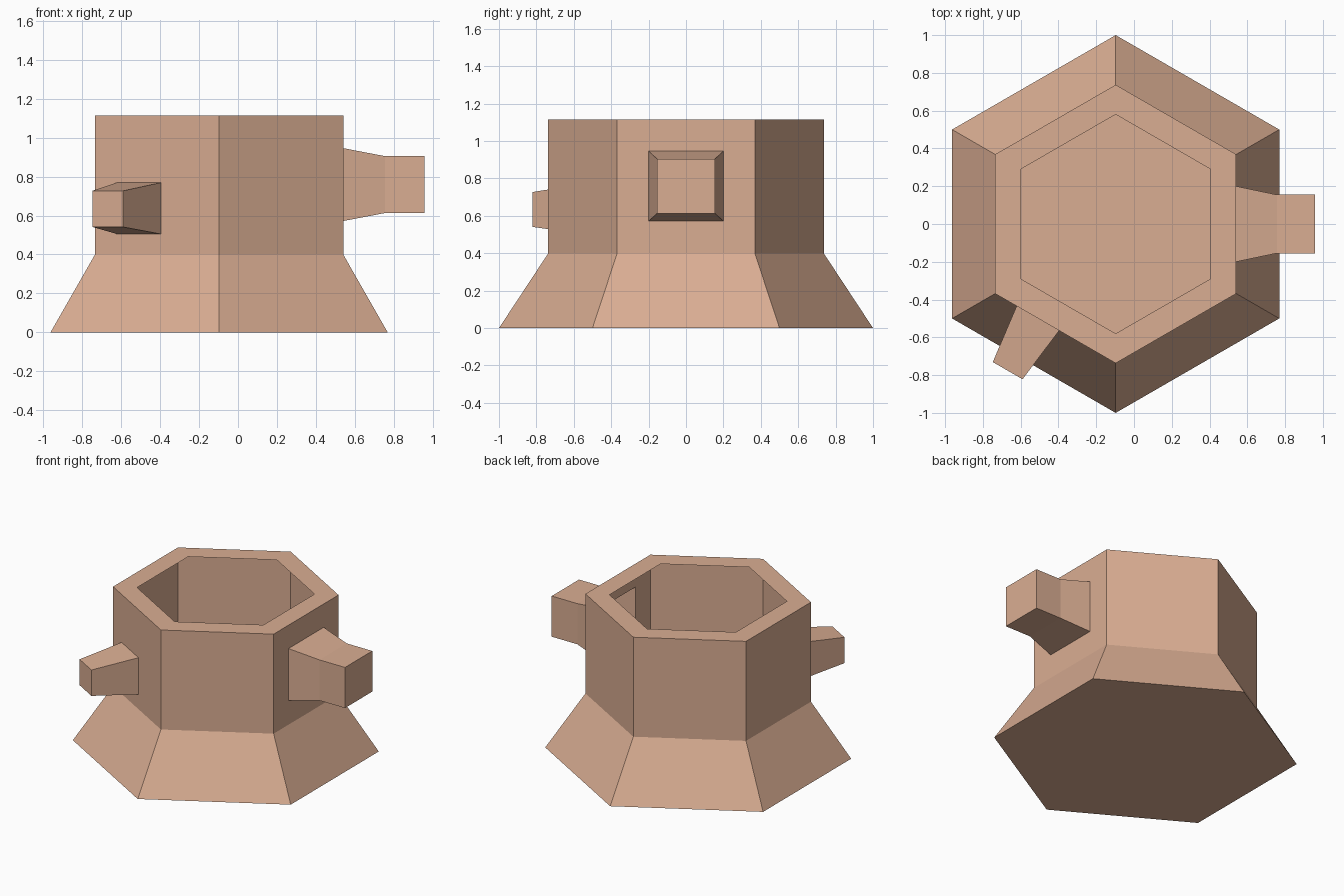
import bpy, bmesh, math
from mathutils import Vector

if "Cube" in bpy.data.objects:
    bpy.data.objects.remove(bpy.data.objects["Cube"])

CX = -0.097           # body axis in x
WALL_R = 0.737        # corner radius of the upright wall
APOTHEM = WALL_R * math.cos(math.pi / 6)

clay = bpy.data.materials.new("tan clay")
clay.diffuse_color = (0.70, 0.42, 0.29, 1)
clay.use_nodes = True
clay.node_tree.nodes["Principled BSDF"].inputs["Base Color"].default_value = clay.diffuse_color


def hexagon(radius, z):
    return [Vector((CX + radius * math.cos(math.radians(30 + 60 * i)),
                    radius * math.sin(math.radians(30 + 60 * i)), z)) for i in range(6)]


def rectangle(angle, dist, side, z, half_w, half_h):
    """Rectangle facing outwards at an angle, anticlockwise from its lower left."""
    a = math.radians(angle)
    out = Vector((math.cos(a), math.sin(a), 0))
    along = Vector((-math.sin(a), math.cos(a), 0))
    centre = Vector((CX, 0, z)) + out * dist + along * side
    return [centre + along * (u * half_w) + Vector((0, 0, v * half_h))
            for u, v in ((-1, -1), (1, -1), (1, 1), (-1, 1))]


def loft(bm, rings, skip=()):
    """Join successive rings with quads, leaving out chosen sides."""
    rings = [[bm.verts.new(p) for p in r] for r in rings]
    for a, b in zip(rings, rings[1:]):
        n = len(a)
        for i in range(n):
            if i not in skip:
                j = (i + 1) % n
                bm.faces.new((a[i], a[j], b[j], b[i]))
    return rings


def finish(bm, name):
    bmesh.ops.remove_doubles(bm, verts=bm.verts, dist=1e-5)
    mesh = bpy.data.meshes.new(name)
    bm.to_mesh(mesh)
    bm.free()
    mesh.materials.append(clay)
    bpy.context.collection.objects.link(bpy.data.objects.new(name, mesh))


# Tapering tubes, from the wall outwards: (angle, distance, side, z, half width, half height)
tubes = {
    "spout": (5, [(0, APOTHEM, 0, 0.759, 0.20, 0.187),
                  (0, 0.853, 0, 0.759, 0.155, 0.146),
                  (0, 1.056, 0, 0.759, 0.155, 0.146)]),
    "handle": (3, [(240, APOTHEM, -0.107, 0.637, 0.13, 0.132),
                   (240, APOTHEM + 0.32, -0.107, 0.634, 0.091, 0.093)]),
}

# Hollow six-sided body: floor, flared skirt, thin wall and flat rim
foot, waist, top, lip = (hexagon(1.0, 0), hexagon(WALL_R, 0.399),
                         hexagon(WALL_R, 1.114), hexagon(0.58, 1.114))
bm = bmesh.new()
skirt = loft(bm, [foot, waist])
bm.faces.new(skirt[0][::-1])
loft(bm, [waist, top], skip=[side for side, _ in tubes.values()])
loft(bm, [top, lip])
# Wall sides with an opening where a tube leaves
for side, sections in tubes.values():
    j = (side + 1) % 6
    loft(bm, [[waist[side], waist[j], top[j], top[side]], rectangle(*sections[0])])
finish(bm, "pot_body")

# Spout and handle, open to the inside and capped at the end
for name, (side, sections) in tubes.items():
    bm = bmesh.new()
    rings = loft(bm, [rectangle(*s) for s in sections])
    bm.faces.new(rings[-1])
    finish(bm, name)
